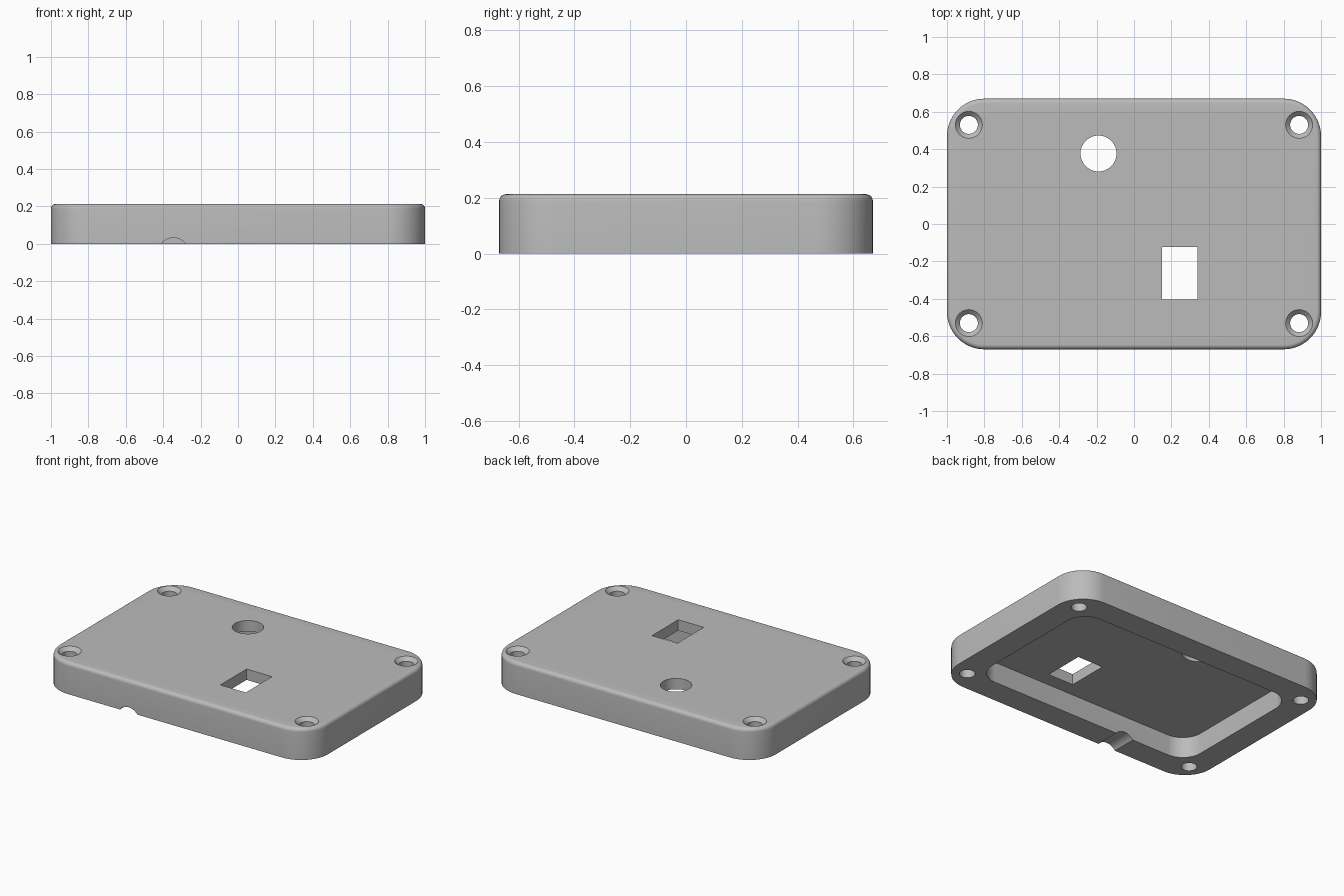
import bpy
import bmesh
from math import sin, cos, pi, radians

if "Cube" in bpy.data.objects:
    bpy.data.objects.remove(bpy.data.objects["Cube"])

HALF_X, HALF_Y, HEIGHT = 1.0, 0.67, 0.213
WALL, POCKET, FILLET, CORNER = 0.17, 0.14, 0.025, 0.2

grey = bpy.data.materials.new("plain grey")
grey.use_nodes = True
grey.diffuse_color = (0.5, 0.5, 0.5, 1)
grey.node_tree.nodes["Principled BSDF"].inputs["Base Color"].default_value = (0.5, 0.5, 0.5, 1)


def rounded_rect(hx, hy, r, steps=14):
    """Counter-clockwise outline of a rectangle with round corners."""
    points = []
    for i, (sx, sy) in enumerate([(1, 1), (-1, 1), (-1, -1), (1, -1)]):
        for k in range(steps + 1):
            a = (i + k / steps) * pi / 2
            points.append((sx * (hx - r) + r * cos(a), sy * (hy - r) + r * sin(a)))
    return points


def circle(r, steps=48):
    return [(r * cos(2 * pi * k / steps), r * sin(2 * pi * k / steps)) for k in range(steps)]


def loft(name, layers, offset=(0, 0)):
    """Closed solid through outlines stacked in z; layers are (outline, z)."""
    bm = bmesh.new()
    rings = [[bm.verts.new((x + offset[0], y + offset[1], z)) for x, y in outline]
             for outline, z in layers]
    n = len(rings[0])
    for low, high in zip(rings, rings[1:]):
        for i in range(n):
            j = (i + 1) % n
            bm.faces.new((low[i], low[j], high[j], high[i]))
    bm.faces.new(rings[0][::-1])
    bm.faces.new(rings[-1])
    mesh = bpy.data.meshes.new(name)
    bm.to_mesh(mesh)
    bm.free()
    mesh.materials.append(grey)
    obj = bpy.data.objects.new(name, mesh)
    bpy.context.collection.objects.link(obj)
    return obj


# Cover body with a rounded top edge
layers = [(rounded_rect(HALF_X, HALF_Y, CORNER), 0)]
for k in range(7):
    a = k / 6 * pi / 2
    inset = FILLET * (1 - cos(a))
    layers.append((rounded_rect(HALF_X - inset, HALF_Y - inset, CORNER - inset),
                   HEIGHT - FILLET + FILLET * sin(a)))
cover = loft("enclosure_cover", layers)

# Pocket in the underside
pocket = rounded_rect(HALF_X - WALL, HALF_Y - WALL, 0.14)
cutters = [loft("pocket_cutter", [(pocket, -0.1), (pocket, POCKET)])]

# Countersunk screw holes in the corners
for sx in (-1, 1):
    for sy in (-1, 1):
        hole = [(circle(0.048), -0.1), (circle(0.048), HEIGHT - 0.024),
                (circle(0.072), HEIGHT), (circle(0.072), HEIGHT + 0.1)]
        cutters.append(loft("screw_hole_cutter", hole, (sx * 0.883, sy * 0.53)))

# Round and rectangular openings through the top
cutters.append(loft("round_opening_cutter",
                    [(circle(0.096), 0.05), (circle(0.096), 0.3)], (-0.19, 0.377)))
window = [(0.095, 0.14), (-0.095, 0.14), (-0.095, -0.14), (0.095, -0.14)]
cutters.append(loft("window_cutter", [(window, 0.05), (window, 0.3)], (0.245, -0.263)))

# Cable notch through the front wall
notch = loft("cable_notch_cutter", [(circle(0.082), 0.4), (circle(0.082), 0.8)])
notch.rotation_euler.x = radians(90)
notch.location = (-0.345, 0, -0.05)
cutters.append(notch)

# Cut everything out of the cover
bpy.context.view_layer.update()
bpy.ops.object.select_all(action="DESELECT")
bpy.context.view_layer.objects.active = cover
cover.select_set(True)
for cutter in cutters:
    cutter.hide_render = True
    mod = cover.modifiers.new(cutter.name, "BOOLEAN")
    mod.operation = "DIFFERENCE"
    mod.solver = "EXACT"
    mod.object = cutter
    bpy.ops.object.modifier_apply(modifier=mod.name)
    bpy.data.objects.remove(cutter)

bpy.ops.object.shade_smooth_by_angle(angle=radians(30))
